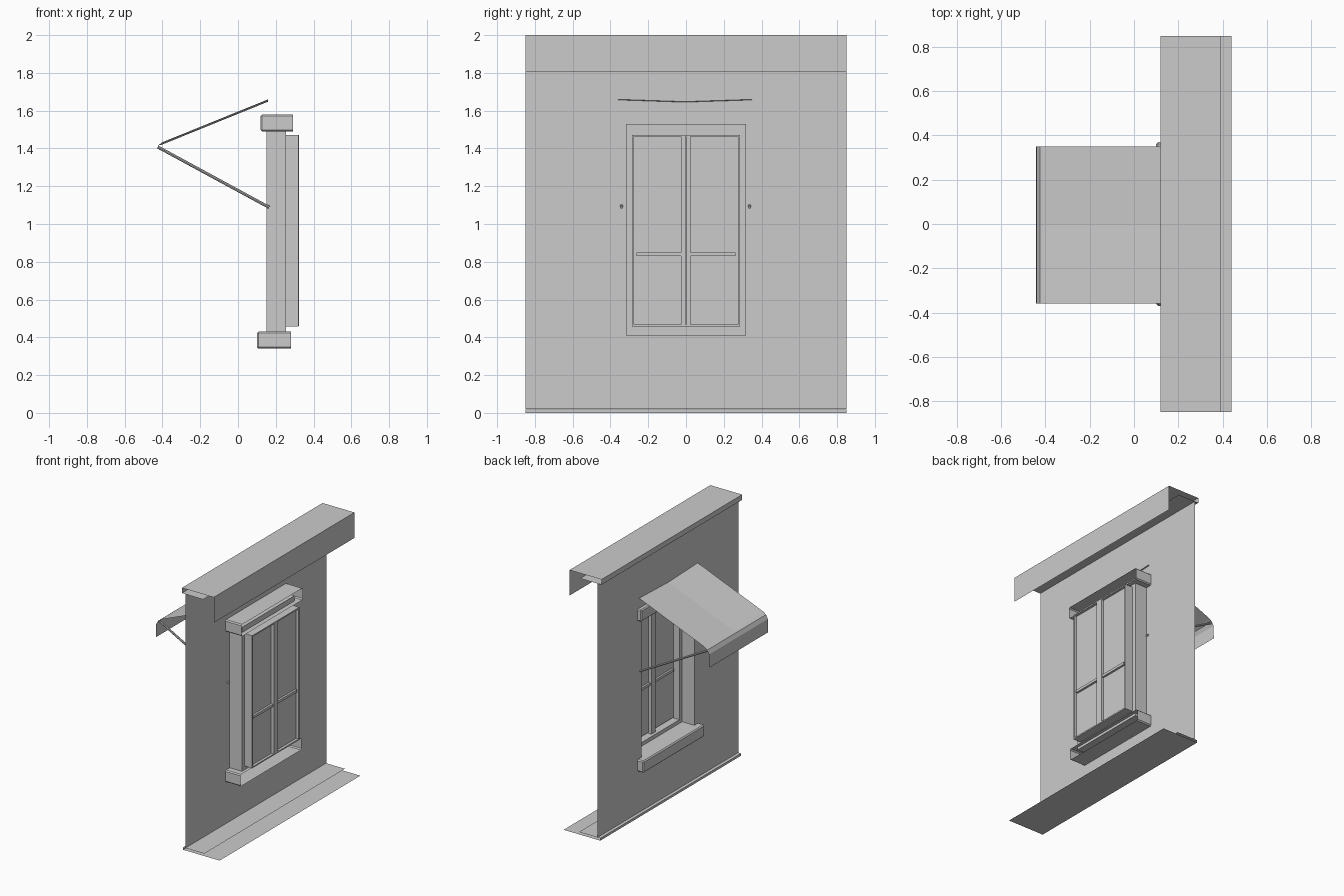
import bpy, bmesh, math
from mathutils import Vector

if "Cube" in bpy.data.objects:
    bpy.data.objects.remove(bpy.data.objects["Cube"])

HY = 0.85                       # half width of the wall
WX = 0.152                      # wall plane


def obj(name, verts, faces):
    me = bpy.data.meshes.new(name)
    me.from_pydata(verts, [], faces)
    me.update()
    ob = bpy.data.objects.new(name, me)
    bpy.context.collection.objects.link(ob)
    return ob


def sheet(name, profile, y0=-HY, y1=HY):
    """Open x/z profile swept along y."""
    n = len(profile)
    verts = [(x, y, z) for y in (y0, y1) for x, z in profile]
    faces = [(i, i + 1, n + i + 1, n + i) for i in range(n - 1)]
    return obj(name, verts, faces)


def loops(name, rings, cap=False):
    """Rectangular rings (x, half_y, z0, z1) joined one after another."""
    verts, faces = [], []
    for x, h, z0, z1 in rings:
        verts += [(x, -h, z0), (x, h, z0), (x, h, z1), (x, -h, z1)]
    for r in range(len(rings) - 1):
        for i in range(4):
            a, b = r * 4 + i, r * 4 + (i + 1) % 4
            faces.append((a, b, b + 4, a + 4))
    if cap:
        e = len(verts) - 4
        faces.append((e, e + 1, e + 2, e + 3))
    return obj(name, verts, faces)


def box(name, x0, x1, y0, y1, z0, z1, open_back=False, bevel=0):
    bm = bmesh.new()
    bmesh.ops.create_cube(bm, size=1)
    for v in bm.verts:
        v.co = Vector(((x0 + x1) / 2 + v.co.x * (x1 - x0),
                       (y0 + y1) / 2 + v.co.y * (y1 - y0),
                       (z0 + z1) / 2 + v.co.z * (z1 - z0)))
    if bevel:
        edges = [e for e in bm.edges if not all(v.co.x > x1 - 1e-5 for v in e.verts)]
        bmesh.ops.bevel(bm, geom=edges, offset=bevel, segments=1, affect='EDGES')
    if open_back:
        bm.normal_update()
        back = [f for f in bm.faces if f.normal.x > 0.99]
        bmesh.ops.delete(bm, geom=back, context='FACES')
    me = bpy.data.meshes.new(name)
    bm.to_mesh(me)
    bm.free()
    ob = bpy.data.objects.new(name, me)
    bpy.context.collection.objects.link(ob)
    return ob


# Wall sheet with a window opening
HW, Z0, Z1 = 0.318, 0.41, 1.53
loops("wall", [(WX, HY, 0.02, 1.96), (WX, HW, Z0, Z1)])

# Cornice and base strips
sheet("cornice", [(0.30, 1.96), (0.12, 1.96), (0.12, 2.0), (0.39, 2.0), (0.39, 1.805)])
sheet("base", [(0.31, 0.018), (0.13, 0.018), (0.13, 0.0), (0.44, 0.0)])

# Lintel and sill, open towards the inside
box("lintel", 0.12, 0.29, -0.37, 0.37, 1.49, 1.58, True, 0.008)
box("sill", 0.10, 0.28, -0.37, 0.37, 0.34, 0.43, True, 0.008)

# Stepped window reveal and sash, closed with glass
loops("window_reveal", [(WX, HW, Z0, Z1), (0.255, HW, Z0, Z1),
                        (0.255, 0.31, 0.42, 1.52), (0.255, 0.285, 0.458, 1.472)])
loops("window_sash", [(0.255, 0.285, 0.458, 1.472), (0.32, 0.285, 0.458, 1.472),
                      (0.32, 0.275, 0.468, 1.462), (0.30, 0.275, 0.468, 1.462)], cap=True)

# Glazing bars
for y in (-0.026, 0.0):
    box("mullion", 0.275, 0.322, y - 0.001, y + 0.024, 0.46, 1.47)
for s in (-1, 1):
    a, b = sorted((s * 0.02, s * 0.262))
    box("glazing_bar", 0.285, 0.316, a, b, 0.83, 0.85)

# Awning cloth, sagging slightly in the middle
prof = [(0.16, 1.66), (-0.40, 1.433), (-0.425, 1.415), (-0.44, 1.385), (-0.443, 1.285)]
ys = (-0.36, -0.005, 0.35)
verts = [(x, y, z - (0.012 if j == 1 and i < 2 else 0))
         for i, (x, z) in enumerate(prof) for j, y in enumerate(ys)]
faces = [(i * 3 + j, i * 3 + j + 1, i * 3 + j + 4, i * 3 + j + 3)
         for i in range(4) for j in range(2)]
obj("awning_cloth", verts, faces)

# Awning support arms
p, q = Vector((0.165, 0, 1.088)), Vector((-0.425, 0, 1.408))
for y in (-0.342, 0.336):
    d = q - p
    bpy.ops.mesh.primitive_cylinder_add(vertices=8, radius=0.008, depth=d.length,
                                        location=(p + q) / 2 + Vector((0, y, 0)))
    arm = bpy.context.object
    arm.name = "awning_arm"
    arm.rotation_euler = d.to_track_quat('Z', 'Y').to_euler()
    bpy.ops.object.shade_smooth_by_angle()
